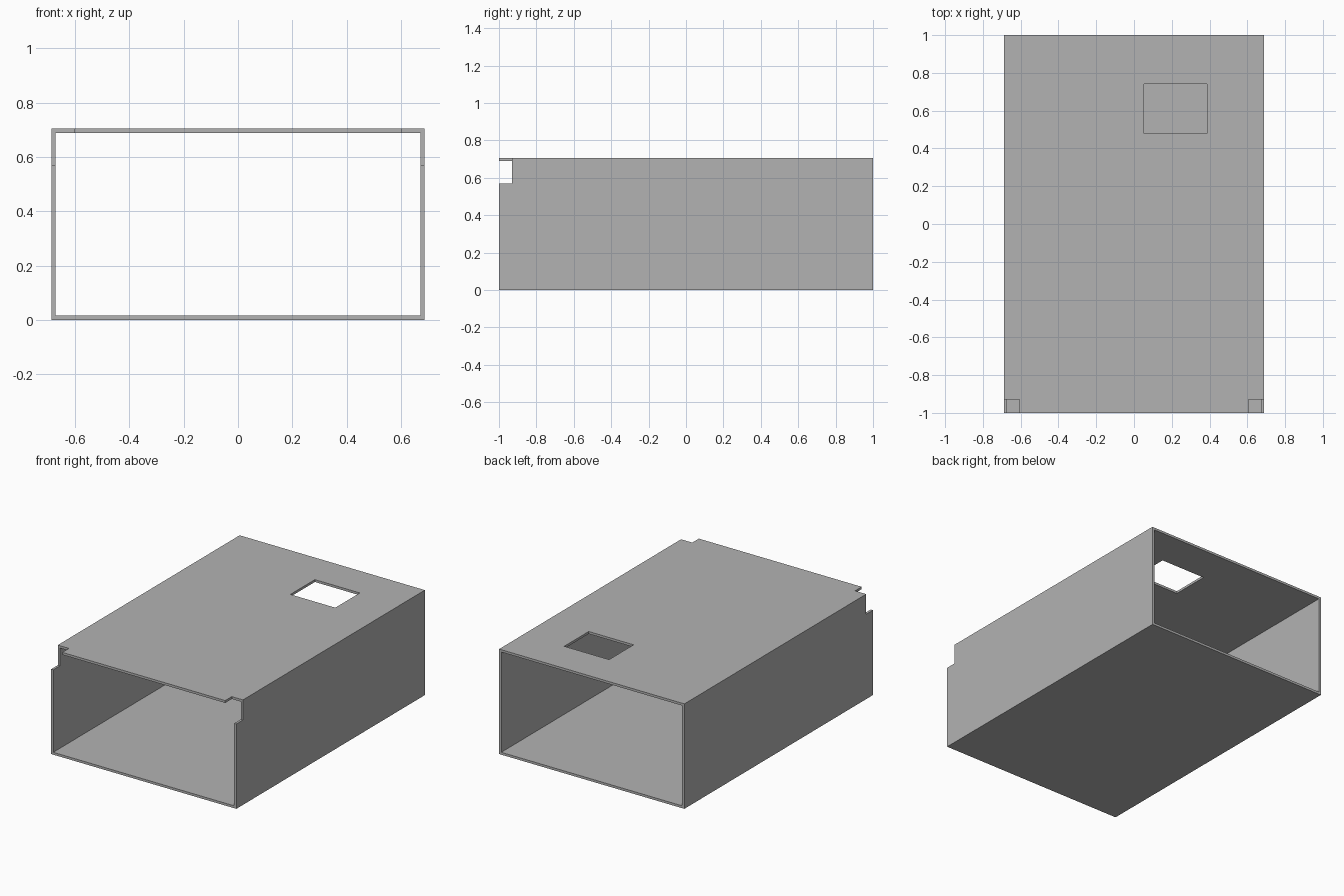
import bpy

# Remove the default cube
if "Cube" in bpy.data.objects:
    bpy.data.objects.remove(bpy.data.objects["Cube"], do_unlink=True)

HALF_W, HALF_L, HEIGHT, WALL = 0.688, 1.0, 0.705, 0.016

grey = bpy.data.materials.new("light grey")
grey.use_nodes = True
colour = (0.45, 0.45, 0.45, 1)
grey.diffuse_color = colour
grey.node_tree.nodes["Principled BSDF"].inputs["Base Color"].default_value = colour


def box(name, low, high):
    """Axis-aligned box between two opposite corners."""
    centre = [(a + b) / 2 for a, b in zip(low, high)]
    bpy.ops.mesh.primitive_cube_add(size=1, location=centre)
    obj = bpy.context.object
    obj.name = name
    obj.scale = [b - a for a, b in zip(low, high)]
    bpy.ops.object.transform_apply(location=True, rotation=False, scale=True)
    obj.data.materials.append(grey)
    return obj


def cut(target, low, high):
    """Subtract a box from the target and discard the cutter."""
    cutter = box("cutter", low, high)
    cutter.hide_render = True
    mod = target.modifiers.new("cut", 'BOOLEAN')
    mod.operation, mod.solver, mod.object = 'DIFFERENCE', 'EXACT', cutter
    bpy.context.view_layer.objects.active = target
    bpy.ops.object.modifier_apply(modifier=mod.name)
    bpy.data.objects.remove(cutter, do_unlink=True)


# Rectangular sleeve, open at the front and back
sleeve = box("sleeve", (-HALF_W, -HALF_L, 0), (HALF_W, HALF_L, HEIGHT))
inner = HALF_W - WALL
cut(sleeve, (-inner, -2, WALL), (inner, 2, HEIGHT - WALL))

# Window in the top panel
cut(sleeve, (0.053, 0.48, 0.5), (0.387, 0.74, 1))

# Notches in both upper front corners
for side in (-1, 1):
    xs = sorted((side * 0.605, side))
    cut(sleeve, (xs[0], -2, 0.57), (xs[1], -0.93, 1))
